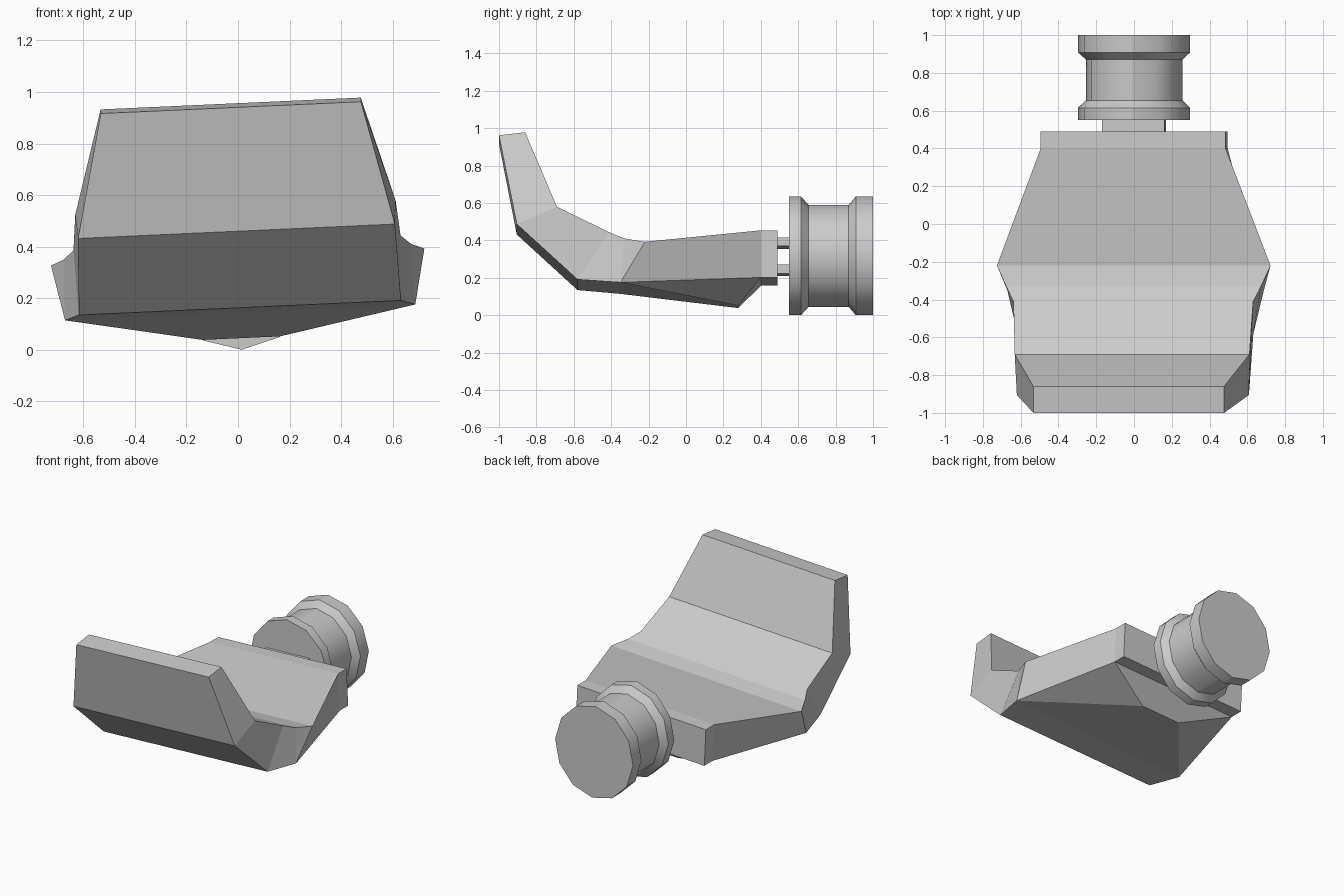
import bpy, bmesh, math
from mathutils import Matrix, Vector

if "Cube" in bpy.data.objects:
    bpy.data.objects.remove(bpy.data.objects["Cube"])

# Whole model leans slightly about the y axis
PIVOT = Vector((0, 0, 0.33))
ROLL = (Matrix.Translation(PIVOT) @ Matrix.Rotation(-math.radians(2.6), 4, 'Y')
        @ Matrix.Translation(-PIVOT))


def finish(bm, name, tilt=True):
    bmesh.ops.remove_doubles(bm, verts=bm.verts, dist=0.0005)
    bmesh.ops.recalc_face_normals(bm, faces=bm.faces)
    if tilt:
        bmesh.ops.transform(bm, matrix=ROLL, verts=bm.verts)
    me = bpy.data.meshes.new(name)
    bm.to_mesh(me)
    bm.free()
    ob = bpy.data.objects.new(name, me)
    bpy.context.collection.objects.link(ob)
    return ob


# Scoop: stations of (half width, y, z) for the outer and inner skins
stations = [
    ((0.505, -1.00, 0.94), (0.505, -0.86, 0.956)),
    ((0.615, -0.905, 0.46), (0.622, -0.69, 0.552)),
    ((0.625, -0.58, 0.163), (0.635, -0.41, 0.415)),
    ((0.68, -0.35, 0.145), (0.675, -0.33, 0.38)),
    ((0.68, -0.35, 0.145), (0.725, -0.22, 0.36)),
    ((0.49, 0.40, 0.18), (0.49, 0.40, 0.432)),
    ((0.49, 0.49, 0.18), (0.49, 0.49, 0.432)),
]
KEEL_SPAN = 4
bm = bmesh.new()


def pair(p):
    return [bm.verts.new((s * p[0], p[1], p[2])) for s in (-1, 1)]


rings = []
for outer, inner in stations:
    (ol, o_r), (il, ir) = pair(outer), pair(inner)
    rings.append((ol, o_r, ir, il))
for i, (a, b) in enumerate(zip(rings, rings[1:])):
    for j in range(4):
        if i == KEEL_SPAN and j == 0:
            continue
        k = (j + 1) % 4
        bm.faces.new((a[j], a[k], b[k], b[j]))
bm.faces.new(rings[0])
bm.faces.new(rings[-1])

# Keel under the rear of the scoop
kl, kr = pair((0.15, 0.28, 0.045))
a, b = rings[KEEL_SPAN], rings[KEEL_SPAN + 1]
bm.faces.new((a[0], a[1], kr, kl))
bm.faces.new((kl, kr, b[1], b[0]))
bm.faces.new((a[1], b[1], kr))
bm.faces.new((a[0], b[0], kl))
finish(bm, "scoop")

# Two flat link plates joining scoop and spool
for name, z in (("upper_link", 0.385), ("lower_link", 0.24)):
    bm = bmesh.new()
    bmesh.ops.create_cube(bm, size=1, matrix=Matrix.Translation((0, 0.525, z))
                          @ Matrix.Diagonal((0.33, 0.09, 0.046, 1)))
    finish(bm, name)

# Spool: twelve-sided waisted drum along y
profile = [(0.55, 1), (0.615, 1), (0.655, 0.86), (0.87, 0.86), (0.908, 1), (1.0, 1)]
SIDES = 12
bm = bmesh.new()
loops = []
for y, s in profile:
    loops.append([bm.verts.new((0.297 * s * math.sin(t), y, 0.3175 - 0.3175 * s * math.cos(t)))
                  for t in (2 * math.pi * n / SIDES for n in range(SIDES))])
for a, b in zip(loops, loops[1:]):
    for j in range(SIDES):
        k = (j + 1) % SIDES
        bm.faces.new((a[j], a[k], b[k], b[j]))
bm.faces.new(loops[0])
bm.faces.new(loops[-1])
spool = finish(bm, "spool")
bpy.context.view_layer.objects.active = spool
spool.select_set(True)
bpy.ops.object.shade_smooth_by_angle(angle=math.radians(31))
